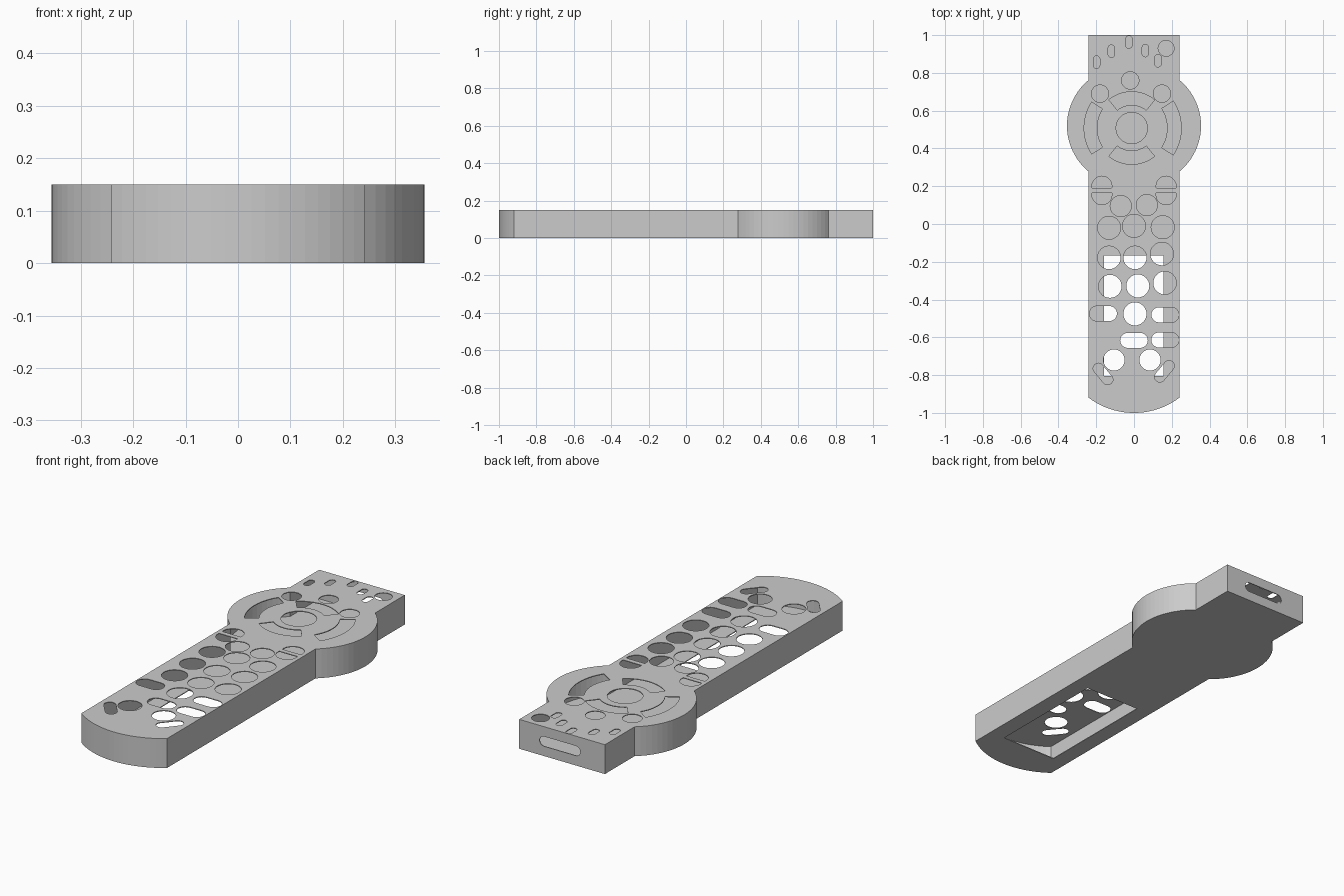
import bpy
import math
from mathutils import Matrix

if "Cube" in bpy.data.objects:
    bpy.data.objects.remove(bpy.data.objects["Cube"], do_unlink=True)

T = 0.004           # sheet thickness
H = 0.15            # housing height
W = 0.242           # half width of the handle
RING = (-0.012, 0.508)

grey = bpy.data.materials.new("plain_grey")
grey.diffuse_color = (0.6, 0.6, 0.6, 1)
grey.use_nodes = True
grey.node_tree.nodes["Principled BSDF"].inputs["Base Color"].default_value = (0.6, 0.6, 0.6, 1)


def arc(cx, cy, r, a0, a1, n=16):
    """Points on an arc, angles in degrees."""
    return [(cx + r * math.cos(math.radians(a0 + (a1 - a0) * i / n)),
             cy + r * math.sin(math.radians(a0 + (a1 - a0) * i / n))) for i in range(n + 1)]


def circle(x, y, r):
    return arc(x, y, r, 0, 360, 32)[:-1]


def pill(x, y, half, r, angle=0):
    """Rounded slot: half is the distance from the centre to an end cap's centre."""
    dx, dy = half * math.cos(math.radians(angle)), half * math.sin(math.radians(angle))
    return (arc(x + dx, y + dy, r, angle - 90, angle + 90, 10)
            + arc(x - dx, y - dy, r, angle + 90, angle + 270, 10))


def sector(r0, r1, mid, spread):
    """Curved key around the ring centre."""
    return (arc(*RING, r1, mid - spread, mid + spread)
            + arc(*RING, r0, mid + spread, mid - spread))


def side(t):
    """Left side of the outline from back to front tip, moved inward by t."""
    x, r = W - t, 0.313 - t
    a = math.degrees(math.acos((x - 0.042) / r))
    bulge = arc(0.042, 0.52, r, a, -a, 20)
    nose_r = 0.4 - t
    b = math.degrees(math.asin(x / nose_r))
    return bulge + arc(0, -0.6, nose_r, -90 + b, -90, 10)


def outline(t, back):
    left = [(W - t, back)] + side(t)
    return left + [(-x, y) for x, y in left[-2::-1]]


def sheet(name, loops, depth, matrix):
    """Flat plate from closed loops; inner loops become holes."""
    curve = bpy.data.curves.new(name, 'CURVE')
    curve.dimensions = '2D'
    curve.fill_mode = 'BOTH'
    curve.extrude = depth / 2
    for pts in loops:
        spline = curve.splines.new('POLY')
        spline.points.add(len(pts) - 1)
        for p, (x, y) in zip(spline.points, pts):
            p.co = (x, y, 0, 1)
        spline.use_cyclic_u = True
    tmp = bpy.data.objects.new(name + "_curve", curve)
    bpy.context.collection.objects.link(tmp)
    dg = bpy.context.evaluated_depsgraph_get()
    mesh = bpy.data.meshes.new_from_object(tmp.evaluated_get(dg))
    bpy.data.objects.remove(tmp, do_unlink=True)
    bpy.data.curves.remove(curve)
    mesh.transform(matrix)
    mesh.shade_flat()
    mesh.materials.clear()
    mesh.materials.append(grey)
    mesh.name = name
    obj = bpy.data.objects.new(name, mesh)
    bpy.context.collection.objects.link(obj)
    return obj


# Round button holes: x, y, radius
holes = [circle(*c) for c in (
    (0.17, 0.93, 0.042), (-0.02, 0.76, 0.046), (-0.18, 0.69, 0.046), (0.148, 0.69, 0.046),
    (*RING, 0.083), (-0.07, 0.095, 0.056), (0.068, 0.1, 0.056),
    (-0.132, -0.02, 0.061), (0, -0.01, 0.061), (0.152, -0.017, 0.061),
    (-0.132, -0.178, 0.061), (0.005, -0.178, 0.061), (0.148, -0.158, 0.061),
    (-0.127, -0.33, 0.061), (0.02, -0.328, 0.061), (0.163, -0.312, 0.061),
    (0.005, -0.476, 0.061), (-0.106, -0.72, 0.056), (0.085, -0.72, 0.056))]

# Small upright slots near the back
holes += [pill(x, y, 0.016, 0.017, 90) for x, y in (
    (-0.198, 0.857), (-0.12, 0.915), (-0.027, 0.963), (0.06, 0.918), (0.127, 0.864))]

# Wide slots and slanted slots near the front
holes += [pill(x, y, 0.033, 0.04) for x, y in (
    (-0.163, -0.474), (0.165, -0.481), (0, -0.616), (0.165, -0.614))]
holes += [pill(-0.164, -0.794, 0.038, 0.028, -50), pill(0.161, -0.78, 0.038, 0.028, 50)]

# Four curved keys around the round centre key
holes += [sector(0.122, 0.192, a, 39) for a in (90, 270)]
holes += [sector(0.185, 0.252, 180, 33), sector(0.19, 0.262, 0, 33)]

# Split rocker keys: an upper and a lower dome on each side
for x in (-0.17, 0.17):
    holes += [arc(x, 0.2, 0.053, -11, 191), arc(x, 0.155, 0.053, 169, 371)]

# Top and bottom plates
body = outline(0, 1)
sheet("top_plate", [body] + holes, T, Matrix.Translation((0, 0, H - T / 2)))
opening = [(-0.16, -0.805), (0.155, -0.805), (0.155, -0.168), (-0.16, -0.168)]
sheet("bottom_plate", [body, opening], T, Matrix.Translation((0, 0, T / 2)))

# Side wall that runs around the hollow inside, open at the back
wall = outline(0, 1 - T) + outline(T, 1 - T)[::-1]
sheet("side_wall", [wall], H - 2 * T, Matrix.Translation((0, 0, H / 2)))

# Back plate with its window slot
back = [(-W, T), (W, T), (W, H - T), (-W, H - T)]
sheet("back_plate", [back, pill(0.012, 0.075, 0.09, 0.025)], T,
      Matrix.Translation((0, 1 - T / 2, 0)) @ Matrix.Rotation(math.pi / 2, 4, 'X'))
